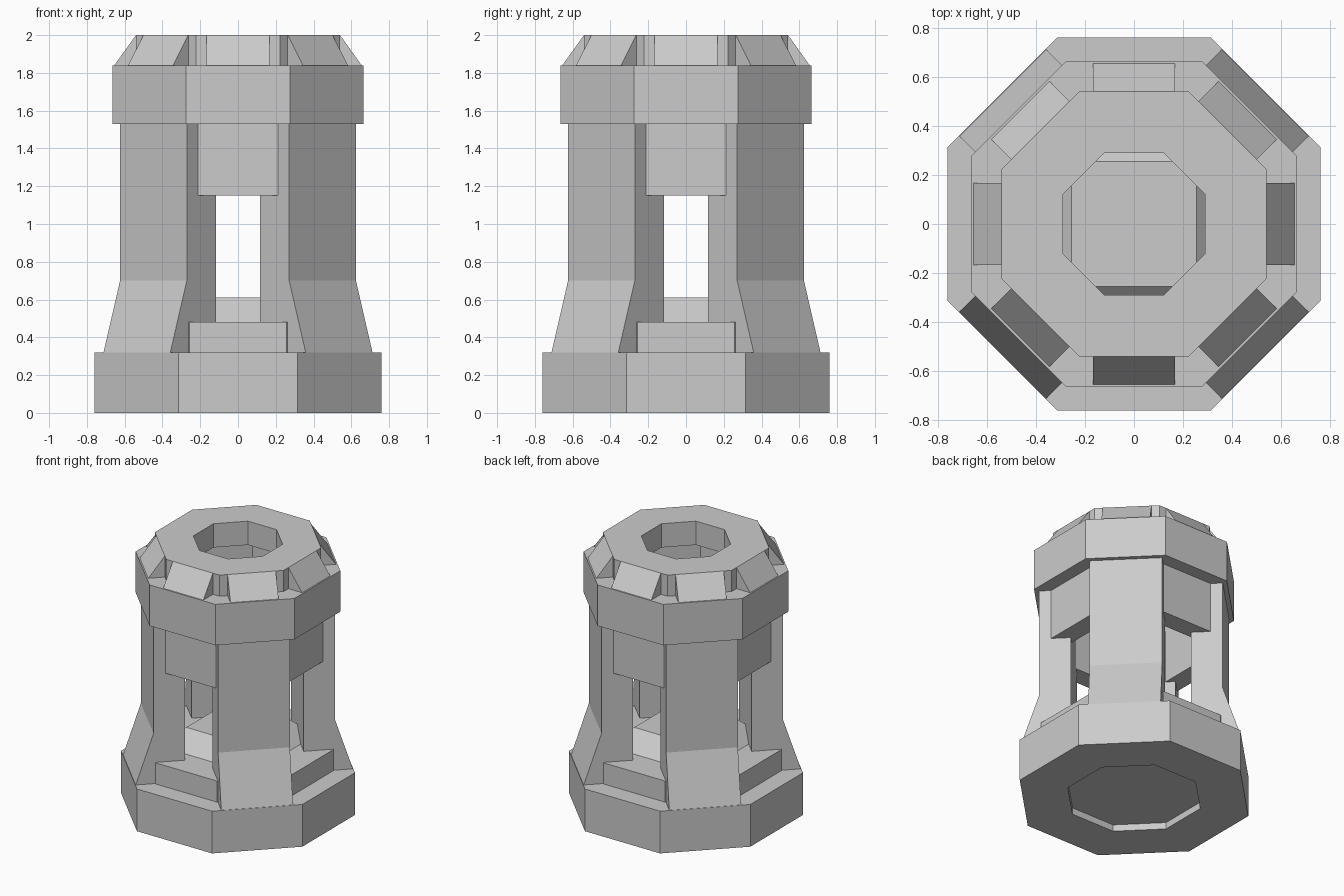
import bpy, bmesh, math

cube = bpy.data.objects.get("Cube")
if cube:
    bpy.data.objects.remove(cube, do_unlink=True)

GREY = (0.6, 0.6, 0.6, 1.0)
grey = bpy.data.materials.new("plain grey")
grey.use_nodes = True
grey.diffuse_color = GREY
grey.node_tree.nodes["Principled BSDF"].inputs["Base Color"].default_value = GREY


def finish(bm, name):
    """Clean the mesh, face it outward and add it to the scene."""
    bmesh.ops.remove_doubles(bm, verts=bm.verts, dist=1e-5)
    bmesh.ops.recalc_face_normals(bm, faces=bm.faces)
    mesh = bpy.data.meshes.new(name)
    bm.to_mesh(mesh)
    bm.free()
    mesh.materials.append(grey)
    obj = bpy.data.objects.new(name, mesh)
    bpy.context.collection.objects.link(obj)
    return obj


def turned(name, profile, sides=8):
    """Polygonal turning; profile is a closed loop of (distance to flat, z)."""
    bm = bmesh.new()
    step = 2 * math.pi / sides
    rings = []
    for i in range(sides):
        a = (i + 0.5) * step
        k = 1 / math.cos(step / 2)
        rings.append([bm.verts.new((r * k * math.cos(a), r * k * math.sin(a), z))
                      for r, z in profile])
    n = len(profile)
    for i in range(sides):
        here, there = rings[i], rings[(i + 1) % sides]
        for j in range(n):
            k = (j + 1) % n
            on_axis = [profile[j][0] == 0, profile[k][0] == 0]
            if all(on_axis):
                continue
            if on_axis[0]:
                bm.faces.new((here[j], here[k], there[k]))
            elif on_axis[1]:
                bm.faces.new((here[j], here[k], there[j]))
            else:
                bm.faces.new((here[j], here[k], there[k], there[j]))
    return finish(bm, name)


def slab(name, profile, half_width, angle):
    """Extrude a (distance, z) side profile sideways, turned about z."""
    bm = bmesh.new()
    c, s = math.cos(angle), math.sin(angle)
    left, right = [[bm.verts.new((d * c - w * s, d * s + w * c, z)) for d, z in profile]
                   for w in (half_width, -half_width)]
    bm.faces.new(left)
    bm.faces.new(right)
    n = len(profile)
    for j in range(n):
        k = (j + 1) % n
        bm.faces.new((left[j], left[k], right[k], right[j]))
    return finish(bm, name)


# Stepped base with a shallow recess underneath
turned("base", [(0, 0.48), (0.62, 0.48), (0.62, 0.32), (0.76, 0.32),
                (0.76, 0), (0.44, 0), (0.44, 0.05), (0, 0.05)])

# Square sloped plinth in the middle of the base
turned("centre_plinth", [(0, 0.61), (0.255, 0.61), (0.385, 0.48), (0, 0.48)], sides=4)

# Hollow head: top plate with hole, wide collar and hanging skirt
turned("head", [(0.29, 2.0), (0.54, 2.0), (0.54, 1.84), (0.665, 1.84),
                (0.665, 1.53), (0.565, 1.53), (0.565, 1.15), (0.42, 1.15),
                (0.42, 1.82), (0.29, 1.82)])

# Four flared corner pillars
for i in range(4):
    slab(f"pillar_{i + 1}", [(0.414, 0.32), (0.757, 0.32), (0.633, 0.7),
                             (0.633, 1.55), (0.414, 1.55)],
         0.25, math.pi / 4 + i * math.pi / 2)

# Eight wedge buttresses around the top
for i in range(8):
    slab(f"top_wedge_{i + 1}", [(0.54, 1.84), (0.655, 1.84), (0.54, 2.0)],
         0.168, i * math.pi / 4)
